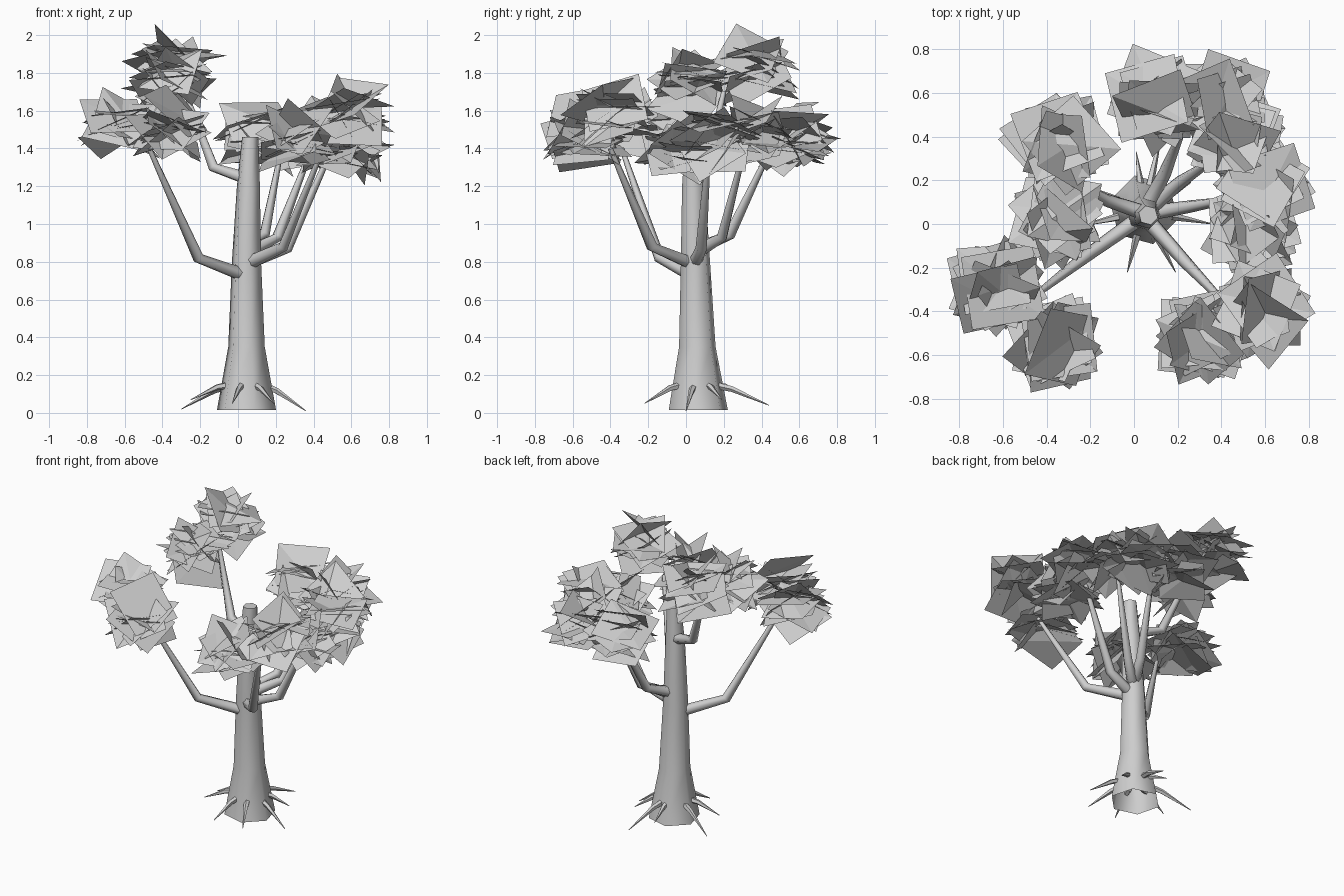
import bpy, bmesh, math, random
from mathutils import Vector

random.seed(5)
if "Cube" in bpy.data.objects:
    bpy.data.objects.remove(bpy.data.objects["Cube"])

grey = bpy.data.materials.new("plain grey")
grey.use_nodes = True
grey.diffuse_color = (0.62, 0.62, 0.62, 1)
grey.node_tree.nodes["Principled BSDF"].inputs["Base Color"].default_value = (0.62, 0.62, 0.62, 1)


def make_object(name, bm, smooth):
    mesh = bpy.data.meshes.new(name)
    bm.to_mesh(mesh)
    bm.free()
    obj = bpy.data.objects.new(name, mesh)
    bpy.context.collection.objects.link(obj)
    mesh.materials.append(grey)
    if smooth:
        bpy.ops.object.select_all(action="DESELECT")
        obj.select_set(True)
        bpy.context.view_layer.objects.active = obj
        bpy.ops.object.shade_smooth_by_angle(angle=math.radians(65))


def tube(name, path, radii, sides, upright=False):
    """Tapered tube through a list of points, open at its start."""
    points = [Vector(p) for p in path]
    bm = bmesh.new()
    rings = []
    for i, p in enumerate(points):
        ahead = points[min(i + 1, len(points) - 1)]
        behind = points[max(i - 1, 0)]
        axis = Vector((0, 0, 1)) if upright else (ahead - behind).normalized()
        side = axis.cross(Vector((1, -1, 0) if upright else (0.1, 0.2, 1))).normalized()
        other = axis.cross(side)
        ring = []
        for k in range(sides):
            a = math.tau * k / sides
            ring.append(bm.verts.new(p + radii[i] * (side * math.cos(a) + other * math.sin(a))))
        rings.append(ring)
    for low, high in zip(rings, rings[1:]):
        for k in range(sides):
            n = (k + 1) % sides
            bm.faces.new((low[k], low[n], high[n], high[k]))
    bm.faces.new(rings[-1])
    make_object(name, bm, True)


# Trunk with a flared foot
tube("trunk",
     [(0.045, 0.065, 0.015), (0.045, 0.06, 0.35), (0.045, 0.05, 0.8),
      (0.055, 0.04, 1.2), (0.065, 0.04, 1.46)],
     [0.162, 0.1, 0.08, 0.063, 0.045], 6, True)

# Branches: start, elbow, end
branches = {
    "branch_front_right": [(0.03, 0.03, 0.73), (-0.21, -0.14, 0.82), (-0.47, -0.34, 1.4)],
    "branch_front_left": [(0.07, 0.01, 0.8), (0.24, -0.18, 0.88), (0.45, -0.4, 1.4)],
    "branch_left": [(0.07, 0.05, 0.8), (0.26, 0.08, 0.87), (0.5, 0.12, 1.4)],
    "branch_back_left": [(0.07, 0.07, 0.86), (0.21, 0.19, 0.93), (0.39, 0.31, 1.4)],
    "branch_back": [(0.06, 0.08, 0.88), (0.14, 0.23, 0.94), (0.23, 0.45, 1.4)],
    "branch_upper": [(0.05, 0.05, 1.24), (-0.13, 0.11, 1.3), (-0.28, 0.2, 1.7)],
}
for name, path in branches.items():
    tube(name, path, [0.036, 0.03, 0.013], 6)

# Spiky roots around the foot, given by tip
roots = [(-0.3, 0.2, 0.02), (-0.25, -0.01, 0.07), (-0.03, -0.22, 0.05), (0.19, -0.22, 0.05),
         (0.36, 0.0, 0.01), (0.26, 0.19, 0.07), (0.13, 0.44, 0.04), (0.01, 0.33, 0.08)]
for i, tip in enumerate(roots):
    end = Vector(tip)
    out = Vector((end.x - 0.045, end.y - 0.06, 0)).normalized()
    start = Vector((0.045, 0.06, 0.15)) + out * 0.08
    middle = start.lerp(end, 0.35) + Vector((0, 0, 0.015))
    tube(f"root_{i + 1}", [start, middle, end], [0.02, 0.016, 0.002], 5)


def leaf_clump(name, centre):
    """Bundle of large square leaf cards, creased on a diagonal and crossing each other."""
    bm = bmesh.new()
    count = 11
    for i in range(count):
        around = i * 2.4
        tilt = 0.15 + 0.8 * ((i * 4) % count) / count
        turn = around + random.uniform(-0.9, 0.9)
        normal = Vector((math.sin(tilt) * math.cos(turn), math.sin(tilt) * math.sin(turn), math.cos(tilt)))
        spin = random.uniform(0, math.tau)
        u = normal.cross(Vector((math.cos(spin), math.sin(spin), 0.2))).normalized()
        v = normal.cross(u)
        reach = random.uniform(0.01, 0.06)
        mid = Vector(centre) + Vector((math.cos(around) * reach, math.sin(around) * reach,
                                       random.uniform(-0.08, 0.08)))
        size = random.uniform(0.2, 0.24)
        bend = normal * random.uniform(-0.04, 0.04)
        a, c = (bm.verts.new(mid + u * size * s + bend) for s in (-1, 1))
        b, d = (bm.verts.new(mid + v * size * s - bend) for s in (-1, 1))
        bm.faces.new((a, b, c))
        bm.faces.new((a, c, d))
    make_object(name, bm, False)


clumps = [(-0.34, 0.36, 1.82), (-0.35, 0.03, 1.74), (-0.63, -0.29, 1.5), (-0.36, -0.54, 1.52),
          (0.31, -0.52, 1.43), (0.58, -0.39, 1.57), (0.54, -0.02, 1.4), (0.6, 0.17, 1.46),
          (0.47, 0.38, 1.48), (0.4, 0.56, 1.44), (0.1, 0.56, 1.46)]
for i, centre in enumerate(clumps):
    leaf_clump(f"leaf_clump_{i + 1}", centre)
